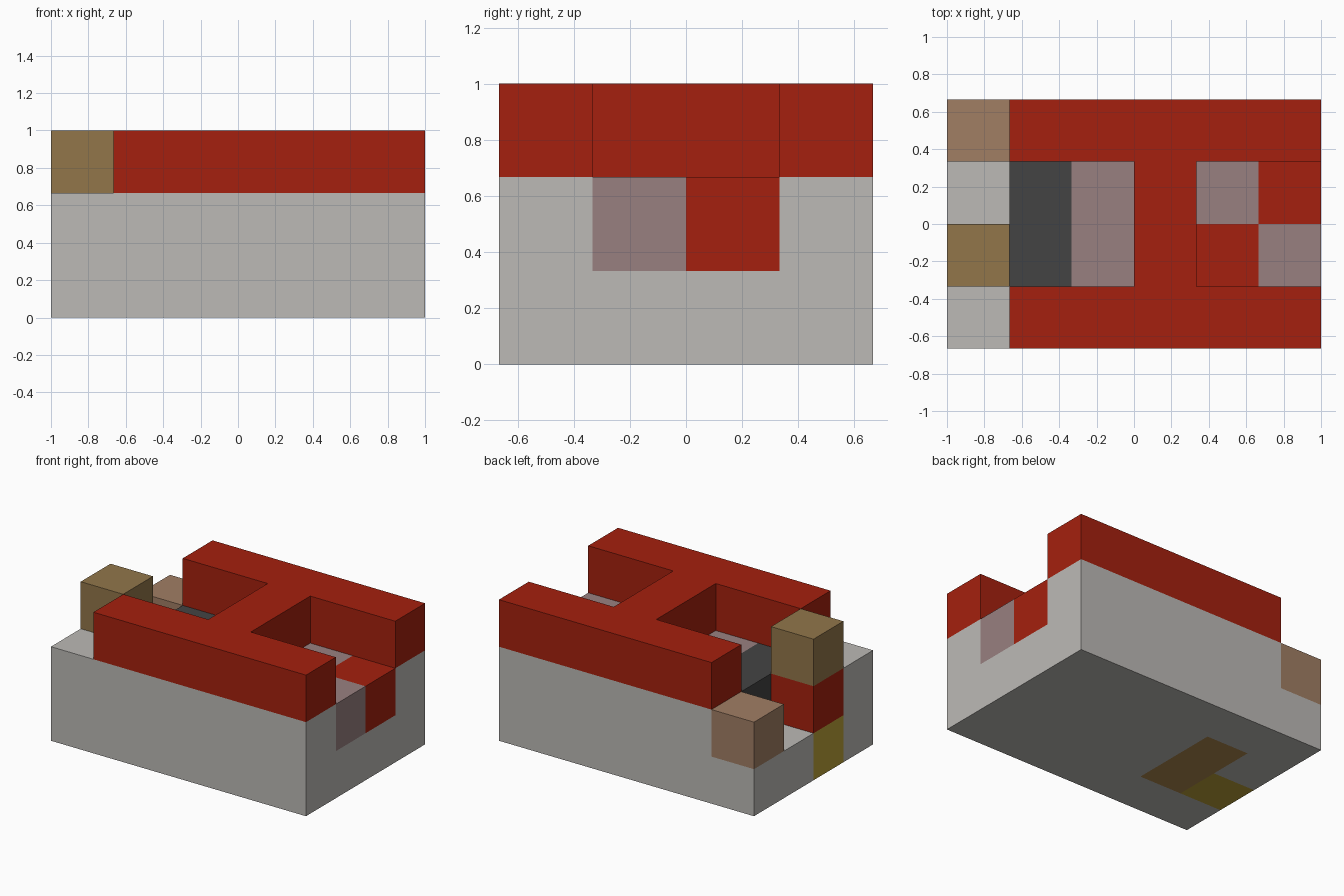
import bpy
import bmesh
from mathutils import Vector

cube = bpy.data.objects.get("Cube")
if cube:
    bpy.data.objects.remove(cube, do_unlink=True)

CELL = 1 / 3                      # the model sits on a 6 x 4 x 3 block grid
ORIGIN = Vector((-1, -2 * CELL, 0))


def material(name, rgb):
    """Flat material from an 8-bit display colour."""
    lin = [((c / 255 + 0.055) / 1.055) ** 2.4 for c in rgb]
    mat = bpy.data.materials.new(name)
    mat.use_nodes = True
    mat.diffuse_color = (*lin, 1)
    bsdf = mat.node_tree.nodes["Principled BSDF"]
    bsdf.inputs["Base Color"].default_value = (*lin, 1)
    return mat


light_grey = material("light grey", (188, 186, 182))
dark_grey = material("dark grey", (68, 68, 68))
red = material("red", (165, 32, 14))
mauve = material("mauve", (153, 128, 128))
olive = material("olive brown", (146, 118, 74))
tan = material("pinkish tan", (161, 126, 100))
mustard = material("mustard", (187, 160, 57))
brown = material("golden brown", (174, 135, 77))


def block(name, mat, low, high):
    """Box between two grid corners."""
    low, high = Vector(low), Vector(high)
    bm = bmesh.new()
    bmesh.ops.create_cube(bm, size=1)
    bmesh.ops.scale(bm, vec=(high - low) * CELL, verts=bm.verts)
    bmesh.ops.translate(bm, vec=ORIGIN + (low + high) * CELL / 2, verts=bm.verts)
    mesh = bpy.data.meshes.new(name)
    bm.to_mesh(mesh)
    bm.free()
    mesh.materials.append(mat)
    obj = bpy.data.objects.new(name, mesh)
    bpy.context.collection.objects.link(obj)
    return obj


# Grey body
block("front_wall", light_grey, (0, 0, 0), (6, 1, 2))
block("back_wall_base", light_grey, (0, 3, 0), (6, 4, 1))
block("back_wall_top", light_grey, (1, 3, 1), (6, 4, 2))
block("floor", light_grey, (2, 1, 0), (6, 3, 1))
block("end_step", light_grey, (0, 2, 0), (1, 3, 1))

# Red frame on top
block("front_rail", red, (1, 0, 2), (6, 1, 3))
block("back_rail", red, (1, 3, 2), (6, 4, 3))
block("bridge", red, (3, 1, 1), (4, 3, 3))

# Checkered channel floor at the +x end
for x in (4, 5):
    for y in (1, 2):
        is_red = (x + y) % 2 == 1
        block(f"channel_tile_{x}_{y}", red if is_red else mauve,
              (x, y, 1), (x + 1, y + 1, 2))

# Filling at the -x end
block("mauve_filling", mauve, (2, 1, 1), (3, 3, 2))
block("dark_filling", dark_grey, (1, 1, 1), (2, 3, 2))
block("brown_underside", brown, (1, 1, 0), (2, 3, 1))

# Stacked column and corner block at the -x end
for z, (name, mat) in enumerate((("column_foot", mustard),
                                 ("column_middle", red),
                                 ("column_cap", olive))):
    block(name, mat, (0, 1, z), (1, 2, z + 1))
block("corner_block", tan, (0, 3, 1), (1, 4, 2))
